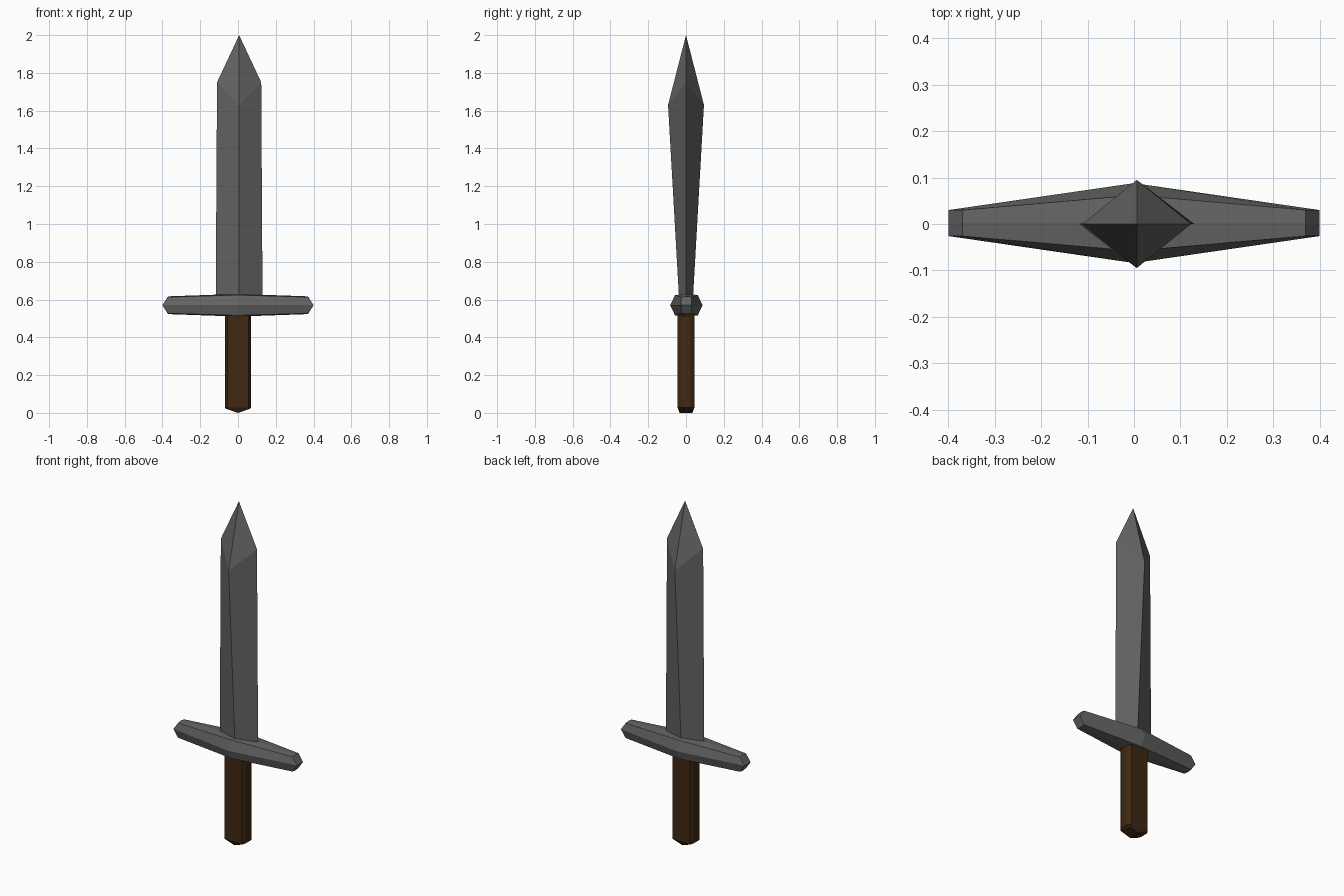
import bpy
import bmesh

cube = bpy.data.objects.get("Cube")
if cube:
    bpy.data.objects.remove(cube, do_unlink=True)


def material(name, rgb):
    mat = bpy.data.materials.new(name)
    mat.use_nodes = True
    color = (*rgb, 1)
    mat.diffuse_color = color
    mat.node_tree.nodes["Principled BSDF"].inputs["Base Color"].default_value = color
    return mat


def loft(name, rings, mat, cap_start=False, cap_end=False, location=(0, 0, 0)):
    """Skin a list of equal-length point rings, welding collapsed points."""
    bm = bmesh.new()
    loops = [[bm.verts.new(p) for p in ring] for ring in rings]
    for a, b in zip(loops, loops[1:]):
        for i in range(len(a)):
            j = (i + 1) % len(a)
            bm.faces.new((a[i], a[j], b[j], b[i]))
    if cap_start:
        bm.faces.new(loops[0])
    if cap_end:
        bm.faces.new(loops[-1])
    bmesh.ops.remove_doubles(bm, verts=bm.verts, dist=0.0005)
    bmesh.ops.recalc_face_normals(bm, faces=bm.faces)
    mesh = bpy.data.meshes.new(name)
    bm.to_mesh(mesh)
    bm.free()
    mesh.materials.append(mat)
    obj = bpy.data.objects.new(name, mesh)
    obj.location = location
    bpy.context.collection.objects.link(obj)
    return obj


steel = material("dark steel", (0.127, 0.127, 0.127))
wood = material("dark brown wood", (0.05, 0.021, 0.006))


# Blade: diamond section that thickens upward, then a four-sided point
def diamond(w, d, z_edge, z_ridge):
    return [(w, 0, z_edge), (0, d, z_ridge), (-w, 0, z_edge), (0, -d, z_ridge)]


loft("blade", [diamond(0.124, 0.036, 0.59, 0.59),
               diamond(0.117, 0.095, 1.75, 1.63),
               diamond(0, 0, 2, 2)],
     steel, cap_start=True, location=(0.006, 0, 0))


# Crossguard: ridged bar, tapering to wedge-shaped ends
def guard_ring(x, x_side, y_side, y_top, z_top, z_ridge):
    upper = [(x_side, y_side, 0), (x, y_top, z_top), (x, 0, z_ridge),
             (x, -y_top, z_top)]
    return upper + [(px, -py, -pz) for px, py, pz in upper]


def guard_end(side):
    body = guard_ring(0.37 * side, 0.4 * side, 0.028, 0.028, 0.043, 0.047)
    wedge = [(0.4 * side, y, 0) for _, y, _ in body]
    return body, wedge


left_body, left_wedge = guard_end(1)
right_body, right_wedge = guard_end(-1)
middle = guard_ring(0, 0, 0.086, 0.06, 0.054, 0.06)
loft("crossguard", [right_wedge, right_body, middle, left_body, left_wedge],
     steel, location=(0, 0.002, 0.57))


# Grip: flattened bar with chamfered corners and a shallow keel at the foot
half = [(0.07, -0.024), (0.07, 0.024), (0.056, 0.045), (0, 0.045), (-0.056, 0.045)]
section = half + [(-x, -y) for x, y in half]
foot = [(x * 0.88, y * 0.75, 0.3 * abs(x)) for x, y in section]
keel = [(x, 0, z) for x, _, z in foot]
loft("grip", [keel, foot,
              [(x, y, 0.028) for x, y in section],
              [(x, y, 0.54) for x, y in section]],
     wood, cap_end=True)
